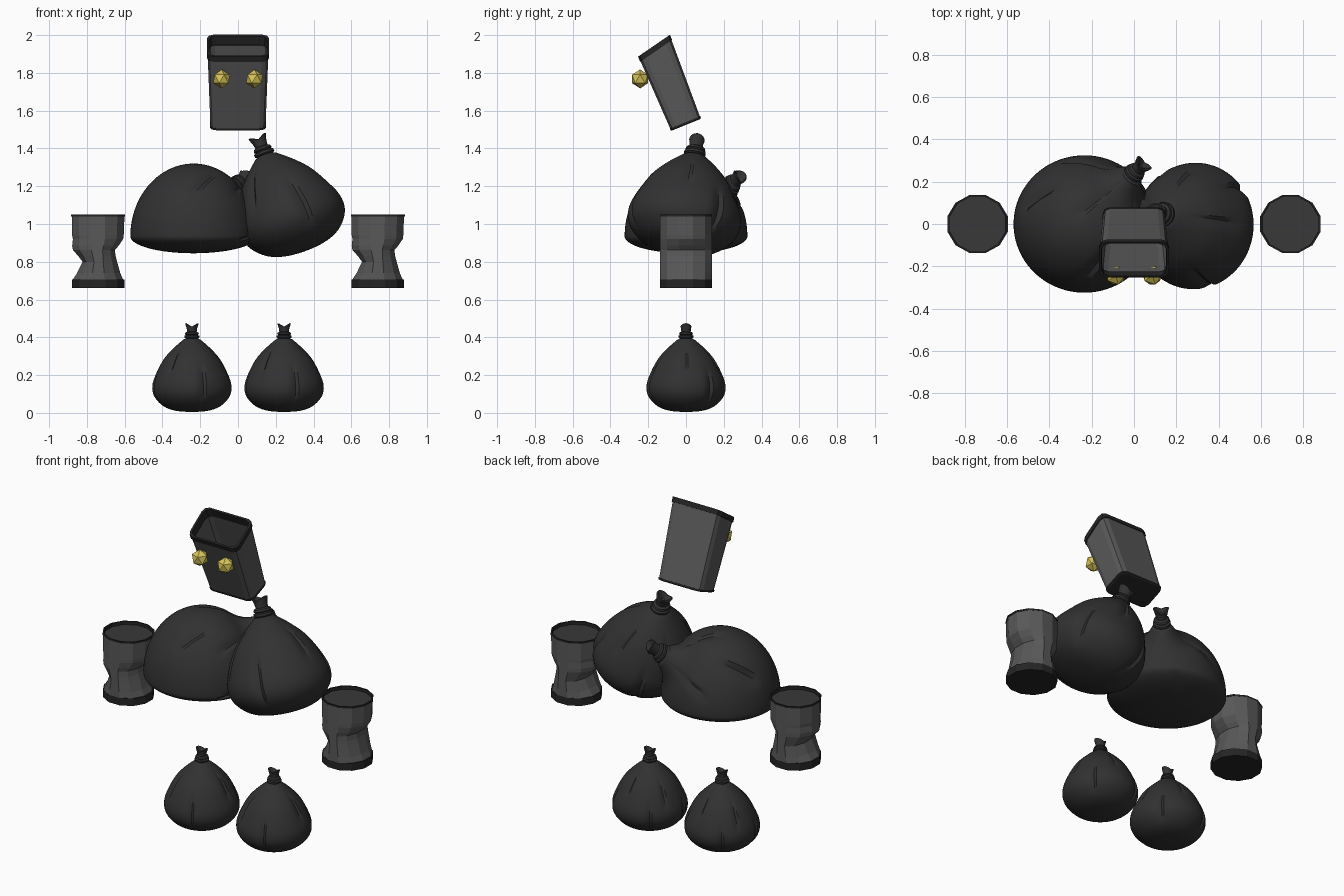
import bpy, bmesh, math
from mathutils import Vector, Matrix

if "Cube" in bpy.data.objects:
    bpy.data.objects.remove(bpy.data.objects["Cube"])


def material(name, col):
    m = bpy.data.materials.new(name)
    m.diffuse_color = (*col, 1)
    m.use_nodes = True
    m.node_tree.nodes["Principled BSDF"].inputs["Base Color"].default_value = m.diffuse_color
    return m


BAG = material("black_plastic", (0.031, 0.031, 0.031))
GREY = material("grey_metal", (0.098, 0.098, 0.098))
DARK = material("dark_trim", (0.018, 0.018, 0.018))
LID = material("lid_grey", (0.04, 0.04, 0.04))
YELLOW = material("yellow", (0.68, 0.56, 0.1))


def loft(name, rings, mats, band_mats=None, cap_mats=(0, 0), smooth=False):
    """Skin a list of closed rings; one material index per band and per cap."""
    bm = bmesh.new()
    vr = [[bm.verts.new(p) for p in ring] for ring in rings]
    n = len(vr[0])
    for i in range(len(vr) - 1):
        for j in range(n):
            k = (j + 1) % n
            f = bm.faces.new((vr[i][j], vr[i][k], vr[i + 1][k], vr[i + 1][j]))
            f.material_index = band_mats[i] if band_mats else 0
    bm.faces.new(vr[0][::-1]).material_index = cap_mats[0]
    bm.faces.new(vr[-1]).material_index = cap_mats[1]
    bmesh.ops.recalc_face_normals(bm, faces=bm.faces)
    me = bpy.data.meshes.new(name)
    bm.to_mesh(me)
    bm.free()
    for m in mats:
        me.materials.append(m)
    ob = bpy.data.objects.new(name, me)
    bpy.context.collection.objects.link(ob)
    if smooth:
        bpy.ops.object.select_all(action='DESELECT')
        ob.select_set(True)
        bpy.context.view_layer.objects.active = ob
        bpy.ops.object.shade_smooth_by_angle(angle=math.radians(28))
    return ob


def spline(pts, steps):
    """Catmull-Rom resampling of a profile."""
    out = []
    p = [Vector(q) for q in [pts[0]] + pts + [pts[-1]]]
    for i in range(1, len(p) - 2):
        a, b, c, d = p[i - 1:i + 3]
        for s in range(steps):
            t = s / steps
            out.append(0.5 * (2 * b + (c - a) * t + (2 * a - 5 * b + 4 * c - d) * t * t
                              + (3 * b - a - 3 * c + d) * t ** 3))
    return out + [p[-1]]


# Bag profiles as (radius, height), in units of a small bag
BODY = [(0.02, 0.005), (0.09, 0.012), (0.15, 0.035), (0.195, 0.08), (0.21, 0.13),
        (0.197, 0.19), (0.152, 0.28), (0.1, 0.34), (0.045, 0.388)]
ROUND = ([(0.27 * math.sin(math.radians(t)), 0.07 - 0.27 * math.cos(math.radians(t)))
          for t in range(4, 157, 8)] + [(0.075, 0.345), (0.045, 0.388)])
TIE = [(0.032, 0.394), (0.04, 0.399), (0.04, 0.408), (0.031, 0.412), (0.037, 0.417),
       (0.034, 0.425), (0.025, 0.430), (0.028, 0.445), (0.036, 0.464), (0.03, 0.466),
       (0.008, 0.45)]
# Creases: angle in degrees, centre height, half length, width in degrees
CREASES = [(-76, 0.16, 0.11, 6), (-132, 0.27, 0.09, 6), (35, 0.13, 0.1, 6), (-5, 0.28, 0.08, 7),
           (122, 0.12, 0.1, 6), (150, 0.26, 0.09, 6), (-170, 0.12, 0.09, 6), (75, 0.29, 0.08, 7)]


def bag(name, place, body=BODY, steps=4):
    """Tied sack; place maps bag coordinates to the scene."""
    n, rings = 90, []
    prof = spline(body, steps) + [Vector(p) for p in TIE]
    for r, z in prof:
        ring = []
        for j in range(n):
            a = 360 * j / n
            rr, zz, c, s = r, z, math.cos(math.radians(a)), math.sin(math.radians(a))
            if z < 0.39:
                for ang, z0, h, w in CREASES:
                    fade = max(0, 1 - ((z - z0) / h) ** 2) ** 0.7
                    d = ((a - ang + 180) % 360 - 180) / w
                    if -1 < d < 1:                      # one steep side, one gentle
                        rr *= 1 - 0.075 * fade * (1 + d) / 2
            flare = max(0, (z - 0.43) / 0.035)          # two-eared knot
            zz += 0.017 * flare * (abs(c) - 0.5) * (r > 0.01)
            ring.append(place(Vector((rr * c, rr * s * (1 - 0.2 * min(flare, 1)), zz))))
        rings.append(ring)
    return loft(name, rings, [BAG], smooth=True)


def leaning(centre, u, v, axis):
    """u and v are the radii at the widest ring, axis runs from bottom to tip."""
    return lambda p: Vector(centre) + u * (p.x / 0.21) + v * (p.y / 0.21) + axis * ((p.z - 0.13) / 0.48)


# Feet: two small bags
for side, x in (("left", -0.244), ("right", 0.244)):
    bag(side + "_foot_bag", leaning((x, 0, 0.13), Vector((0.21, 0, 0)),
                                    Vector((0, 0.21, 0)), Vector((0, 0, 0.48))))

# Torso: upright leaning bag
d = Vector((-0.34, 0.13, 0.93)).normalized()
u = Vector((0.93, 0, 0.34)).normalized()
bag("right_body_bag", leaning((0.288, -0.01, 1.025), u * 0.285, d.cross(u) * 0.3,
                              Vector((-0.262, 0.1, 0.615))))

# Torso: slumped bag, domed above and flattened below, its knot towards the rear
turn = Vector((0.57, 0.6, 0.57)).to_track_quat('Z', 'Y')


def slumped(p):
    q = turn @ ((p - Vector((0, 0, 0.07))) / 0.27)
    return Vector((-0.235 + 0.335 * q.x, 0.325 * q.y, 0.935 + q.z * (0.385 if q.z > 0 else 0.09)))


bag("left_body_bag", slumped, ROUND, 2)


# Arms: crushed cans, each ring as (height, left reach, right reach)
CAN = [(0.66, 0.14, 0.14), (0.705, 0.14, 0.14), (0.705, 0.135, 0.132), (0.74, 0.112, 0.117),
       (0.80, 0.083, 0.1), (0.83, 0.105, 0.092), (0.862, 0.134, 0.088), (0.885, 0.138, 0.108),
       (0.92, 0.134, 0.132), (0.94, 0.138, 0.135), (1.04, 0.139, 0.139), (1.04, 0.143, 0.143),
       (1.05, 0.143, 0.143), (1.05, 0.134, 0.134), (1.03, 0.133, 0.133)]


def can(name, x0):
    n, rings = 12, []
    for i, (z, left, right) in enumerate(CAN):
        depth = 0.142 if i < 13 else 0.134
        ring = []
        for j in range(n):
            a = 2 * math.pi * (j + 0.5) / n
            c = math.cos(a) / math.cos(math.pi / n)
            ring.append((x0 + c * (right if c > 0 else left), depth * math.sin(a), z))
        rings.append(ring)
    loft(name, rings, [GREY, DARK, LID], [1, 1] + [0] * 8 + [1] * 4, (1, 2))


can("left_arm_can", -0.74)
can("right_arm_can", 0.74)


# Head: open tapered bin, rings as (height, half width, half depth, mouth slant)
def rounded_rect(hx, hy, z, slant, ch=0.034):
    corner = [(hx, hy - ch), (hx - 0.3 * ch, hy - 0.3 * ch), (hx - ch, hy)]
    pts = (corner + [(-x, y) for x, y in corner[::-1]] + [(-x, -y) for x, y in corner]
           + [(x, -y) for x, y in corner[::-1]])
    return [(x, y, z + slant * y / 0.1) for x, y in pts]


BIN = [(0, 0.14, 0.08, 0), (0.004, 0.149, 0.087, 0), (0.014, 0.149, 0.087, 0),
       (0.014, 0.146, 0.085, 0), (0.422, 0.16, 0.097, 0.022), (0.422, 0.165, 0.1, 0.022),
       (0.452, 0.165, 0.1, 0.022), (0.452, 0.153, 0.09, 0.022), (0.4, 0.151, 0.09, 0.022),
       (0.395, 0.157, 0.094, 0.022), (0.02, 0.143, 0.083, 0)]
head = loft("head_bin", [rounded_rect(hx, hy, z, s) for z, hx, hy, s in BIN],
            [GREY, DARK], [1, 1, 1, 0, 1, 1, 1, 1, 0, 0], (1, 0))
head.matrix_world = Matrix.Translation((0, 0, 1.525)) @ Matrix.Rotation(math.radians(22), 4, 'X')

# Eyes: faceted balls set into the front of the bin
for side, x in (("left", -0.087), ("right", 0.087)):
    bpy.ops.mesh.primitive_ico_sphere_add(subdivisions=1, radius=0.05, location=(x, -0.243, 1.768))
    eye = bpy.context.object
    eye.name = side + "_eye"
    eye.data.materials.append(YELLOW)
